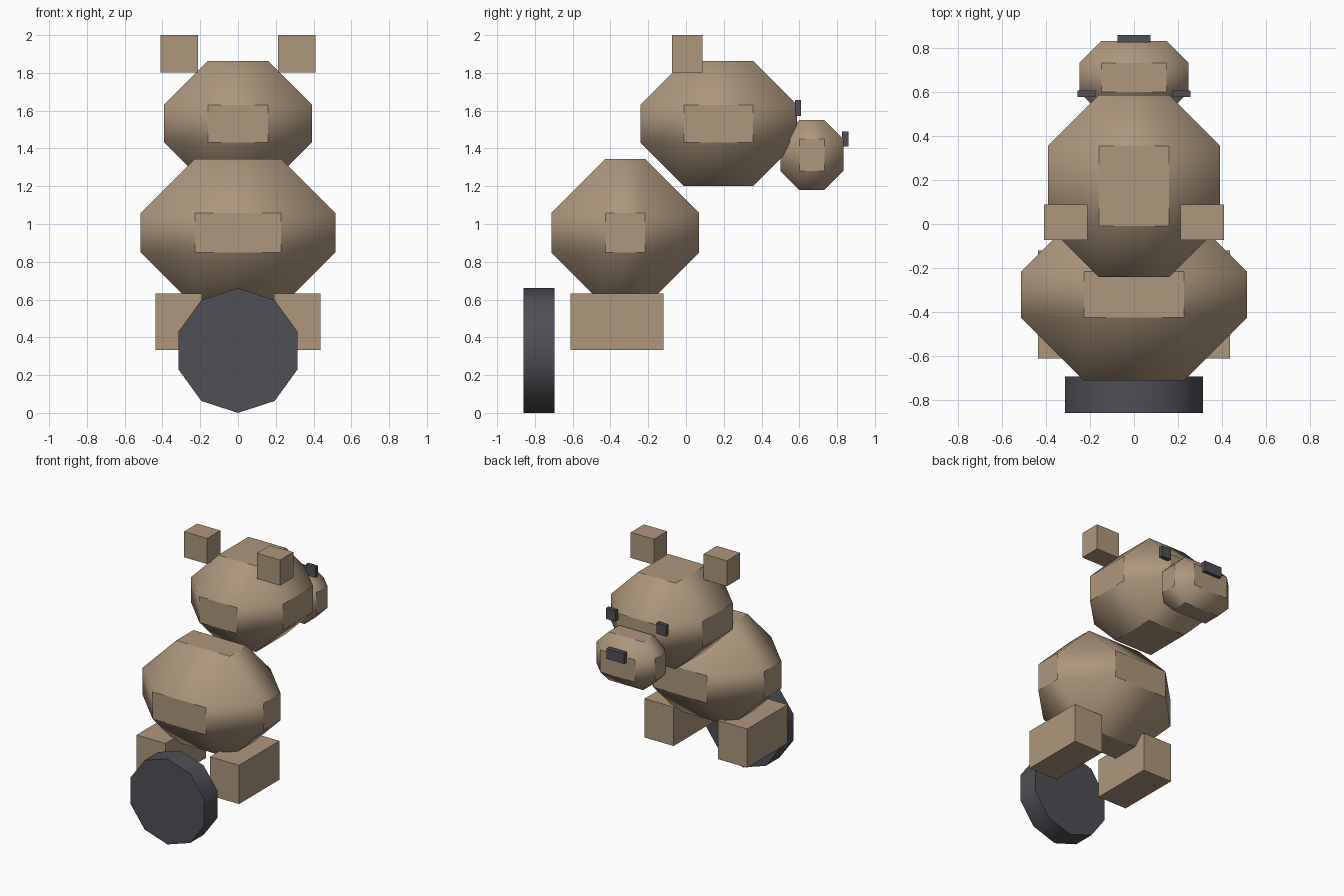
import bpy, bmesh, math

if "Cube" in bpy.data.objects:
    bpy.data.objects.remove(bpy.data.objects["Cube"])


def material(name, rgb):
    m = bpy.data.materials.new(name)
    m.diffuse_color = (*rgb, 1)
    m.use_nodes = True
    m.node_tree.nodes["Principled BSDF"].inputs["Base Color"].default_value = m.diffuse_color
    return m


FUR = material("tan_fur", (0.42, 0.31, 0.205))
DARK = material("dark_grey", (0.08, 0.077, 0.09))


def finish(name, bm, mat):
    mesh = bpy.data.meshes.new(name)
    bmesh.ops.recalc_face_normals(bm, faces=bm.faces[:])
    bm.to_mesh(mesh)
    bm.free()
    mesh.materials.append(mat)
    ob = bpy.data.objects.new(name, mesh)
    bpy.context.collection.objects.link(ob)
    bpy.ops.object.select_all(action='DESELECT')
    ob.select_set(True)
    bpy.context.view_layer.objects.active = ob
    # wide enough to blend chamfers and corners, flat patches stay sharp
    bpy.ops.object.shade_smooth_by_angle(angle=math.radians(40))
    return ob


def box(name, xs, ys, zs, mat, chamfer=0):
    """Box from its min/max on each axis, optionally with wide chamfers."""
    bm = bmesh.new()
    bmesh.ops.create_cube(bm, size=1)
    for v in bm.verts:
        for i, (lo, hi) in enumerate((xs, ys, zs)):
            v.co[i] = lo if v.co[i] < 0 else hi
    if chamfer:
        bmesh.ops.bevel(bm, geom=bm.edges[:], offset=chamfer, offset_type='OFFSET',
                        segments=1, profile=0.5, affect='EDGES')
    return finish(name, bm, mat)


def pair(name, x_in, x_out, ys, zs, mat):
    box(name + "_right", (x_in, x_out), ys, zs, mat)
    box(name + "_left", (-x_out, -x_in), ys, zs, mat)


# Rounded masses
box("body", (-0.515, 0.515), (-0.713, 0.07), (0.562, 1.345), FUR, 0.287)
box("head", (-0.392, 0.392), (-0.242, 0.588), (1.2, 1.863), FUR, 0.232)
box("snout", (-0.248, 0.248), (0.5, 0.833), (1.18, 1.55), FUR, 0.1)

# Paired blocks
pair("ear", 0.212, 0.41, (-0.073, 0.088), (1.803, 2.0), FUR)
pair("leg", 0.19, 0.437, (-0.612, -0.12), (0.333, 0.632), FUR)
pair("eye", 0.175, 0.256, (0.577, 0.608), (1.573, 1.657), DARK)

# Nose
box("nose", (-0.075, 0.075), (0.825, 0.86), (1.41, 1.49), DARK)

# Ten-sided disc behind the legs, one corner pointing up
bm = bmesh.new()
rings = []
for y in (-0.86, -0.695):
    rings.append([bm.verts.new((0.33 * math.sin(math.tau * i / 10), y,
                                0.33 + 0.33 * math.cos(math.tau * i / 10)))
                  for i in range(10)])
a, b = rings
bm.faces.new(a)
bm.faces.new(b[::-1])
for i in range(10):
    j = (i + 1) % 10
    bm.faces.new((a[i], b[i], b[j], a[j]))
finish("tail_disc", bm, DARK)
